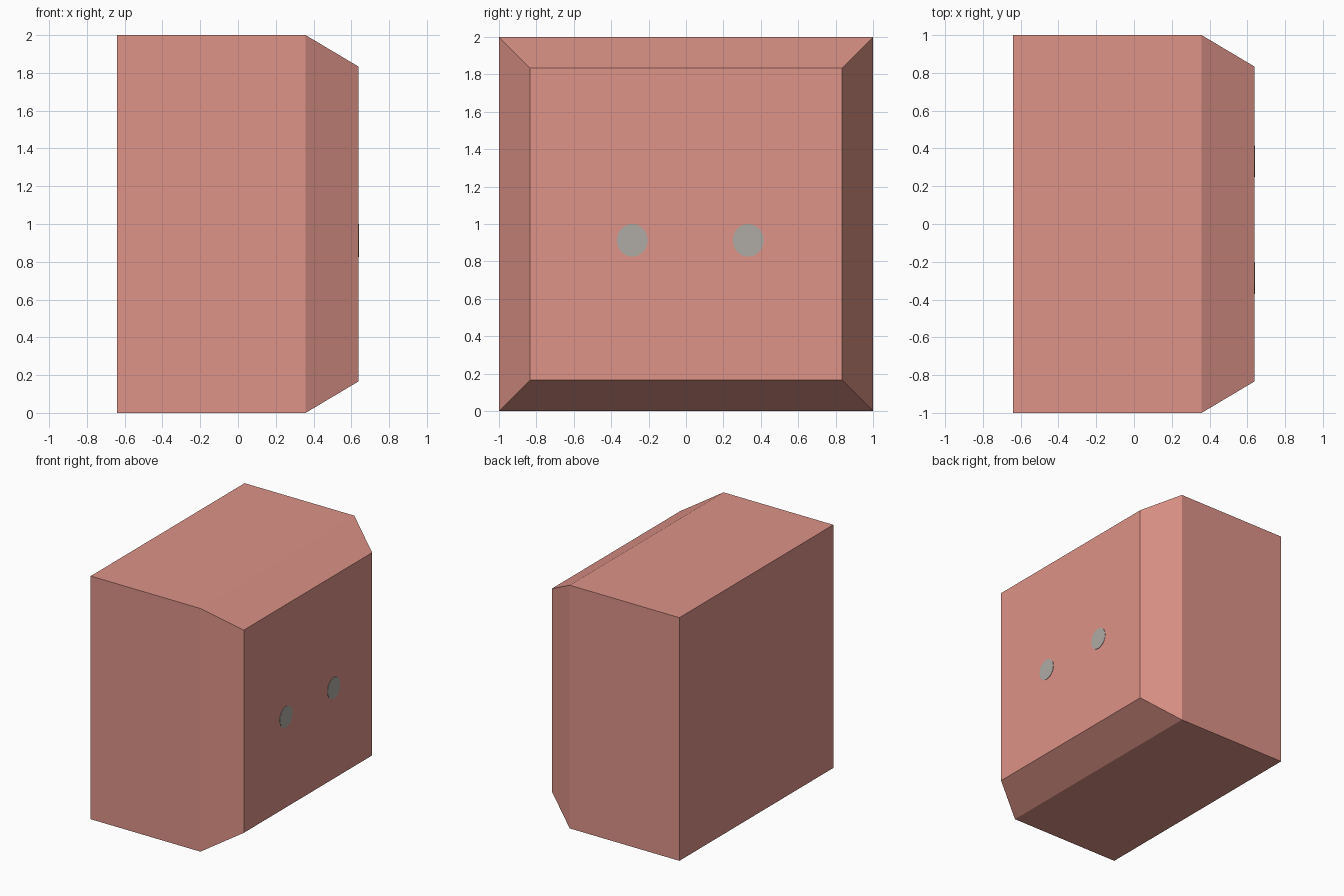
import bpy, bmesh, math

if "Cube" in bpy.data.objects:
    bpy.data.objects.remove(bpy.data.objects["Cube"])


def material(name, rgb):
    def lin(c):
        c /= 255
        return c / 12.92 if c <= 0.04045 else ((c + 0.055) / 1.055) ** 2.4
    m = bpy.data.materials.new(name)
    m.diffuse_color = (*[lin(c) for c in rgb], 1)
    m.use_nodes = True
    m.node_tree.nodes["Principled BSDF"].inputs["Base Color"].default_value = m.diffuse_color
    return m


def add_object(name, bm, mat):
    bmesh.ops.recalc_face_normals(bm, faces=bm.faces)
    me = bpy.data.meshes.new(name)
    bm.to_mesh(me)
    bm.free()
    me.materials.append(mat)
    ob = bpy.data.objects.new(name, me)
    bpy.context.collection.objects.link(ob)
    return ob


salmon = material("salmon", (221, 147, 135))
grey = material("warm grey", (175, 171, 166))

# Body: box whose right side tapers to a smaller square face
bm = bmesh.new()
rings = []
for x, h in ((-0.64, 1.0), (0.358, 1.0), (0.637, 0.834)):
    rings.append([bm.verts.new((x, sy * h, 1 + sz * h))
                  for sy, sz in ((-1, -1), (1, -1), (1, 1), (-1, 1))])
for a, b in zip(rings, rings[1:]):
    for i in range(4):
        j = (i + 1) % 4
        bm.faces.new((a[i], a[j], b[j], b[i]))
bm.faces.new(rings[0])
bm.faces.new(rings[-1])
add_object("body", bm, salmon)

# Two thin oval spots on the right face
for name, y in (("left_spot", -0.287), ("right_spot", 0.333)):
    bm = bmesh.new()
    ring = [bm.verts.new((0.636, y + 0.083 * math.cos(t), 0.913 + 0.088 * math.sin(t)))
            for t in (math.tau * i / 20 for i in range(20))]
    face = bm.faces.new(ring)
    ext = bmesh.ops.extrude_face_region(bm, geom=[face])
    bmesh.ops.translate(bm, vec=(0.004, 0, 0),
                        verts=[v for v in ext["geom"] if isinstance(v, bmesh.types.BMVert)])
    add_object(name, bm, grey)
